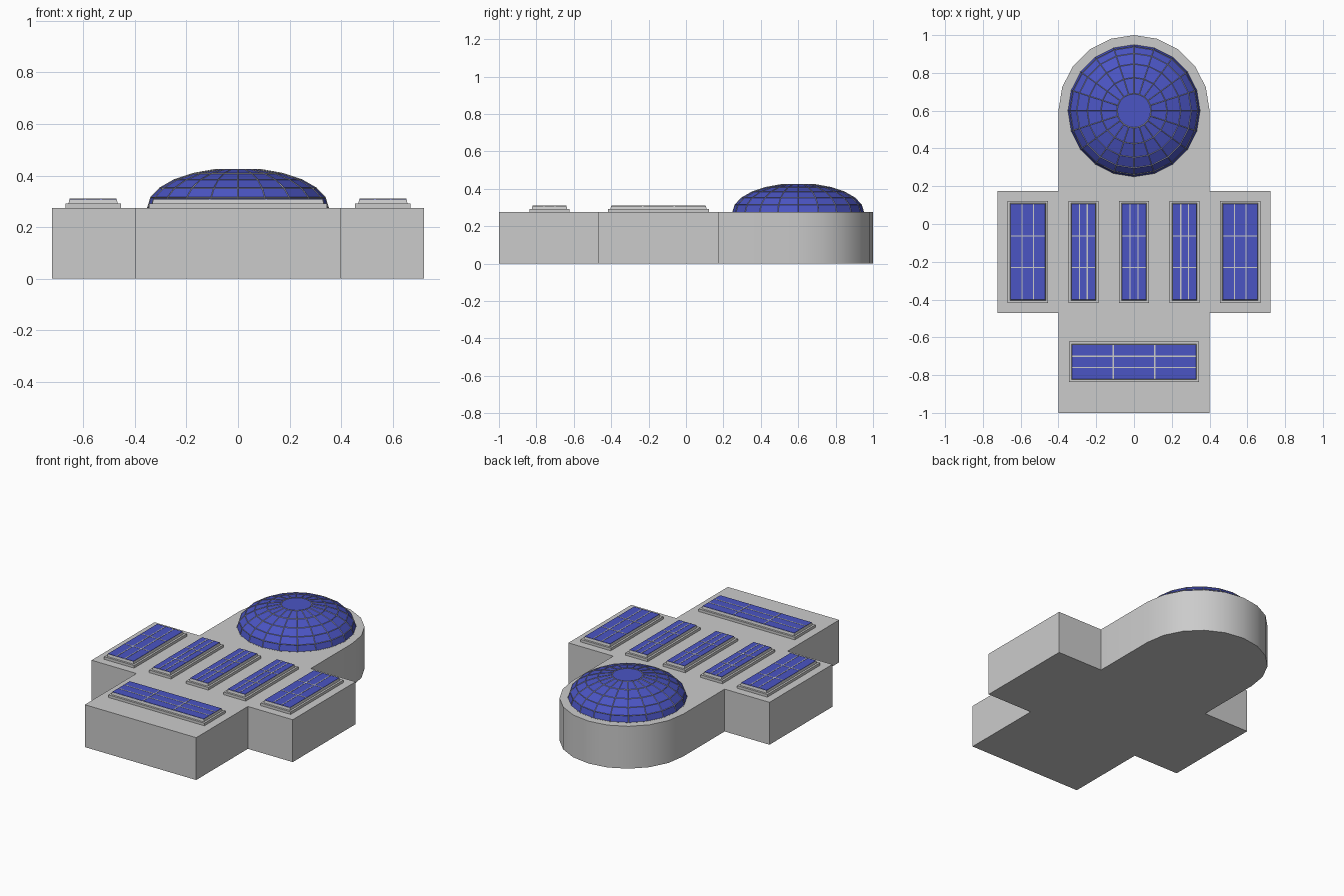
import bpy, bmesh, math

if "Cube" in bpy.data.objects:
    bpy.data.objects.remove(bpy.data.objects["Cube"])

ROOF = 0.275
blue = bpy.data.materials.new("blue_glass")
blue.diffuse_color = (0.07, 0.09, 0.55, 1)
blue.use_nodes = True
blue.node_tree.nodes["Principled BSDF"].inputs["Base Color"].default_value = blue.diffuse_color


def finish(name, bm, mat=None):
    bmesh.ops.recalc_face_normals(bm, faces=bm.faces)
    me = bpy.data.meshes.new(name)
    bm.to_mesh(me)
    bm.free()
    ob = bpy.data.objects.new(name, me)
    bpy.context.collection.objects.link(ob)
    if mat:
        me.materials.append(mat)
    return ob


def add_box(bm, cx, cy, w, d, z0, z1, taper=0.0):
    lo, hi = [
        [bm.verts.new((cx + sx * (w / 2 - t), cy + sy * (d / 2 - t), z))
         for sx, sy in ((-1, -1), (1, -1), (1, 1), (-1, 1))]
        for z, t in ((z0, 0), (z1, taper))]
    bm.faces.new(lo)
    bm.faces.new(hi)
    for i in range(4):
        j = (i + 1) % 4
        bm.faces.new((lo[i], lo[j], hi[j], hi[i]))


# Building: cross plan with a rounded back end, extruded upward
right = [(0.4, -1), (0.4, -0.47), (0.722, -0.47), (0.722, 0.175), (0.4, 0.175)]
arc = [(0.4 * math.cos(math.pi * i / 10), 0.6 + 0.4 * math.sin(math.pi * i / 10))
       for i in range(11)]
outline = right + arc + [(-x, y) for x, y in reversed(right)]
bm = bmesh.new()
base = bm.faces.new([bm.verts.new((x, y, 0)) for x, y in outline])
top = bmesh.ops.extrude_face_region(bm, geom=[base], use_keep_orig=True)["geom"]
bmesh.ops.translate(bm, vec=(0, 0, ROOF),
                    verts=[v for v in top if isinstance(v, bmesh.types.BMVert)])
body = finish("building_body", bm)
bpy.context.view_layer.objects.active = body
body.select_set(True)
bpy.ops.object.shade_smooth_by_angle(angle=math.radians(30))
body.select_set(False)


# Dome: flattened hemisphere with a flat cap
def dome_mesh(cap):
    bm = bmesh.new()
    rings = []
    for k in range(1, 7):
        a = math.radians(15 * k)
        r, z = 0.35 * math.sin(a), ROOF + 0.153 * math.cos(a)
        rings.append([bm.verts.new((r * math.cos(math.tau * i / 20),
                                    0.6 + r * math.sin(math.tau * i / 20), z))
                      for i in range(20)])
    for a, b in zip(rings, rings[1:]):
        for i in range(20):
            j = (i + 1) % 20
            bm.faces.new((a[i], b[i], b[j], a[j]))
    if cap:
        bm.faces.new(rings[0])
    return bm


finish("dome_glass", dome_mesh(True), blue)
ribs = finish("dome_ribs", dome_mesh(False))
wire = ribs.modifiers.new("ribs", "WIREFRAME")
wire.thickness = 0.005
wire.use_even_offset = False
wire.use_boundary = True


# Skylights: two-step curb, glass panel and a 3 x 3 grid of glazing bars
def skylight(name, cx, cy, w, d):
    gw, gd = w - 0.033, d - 0.035
    bm = bmesh.new()
    add_box(bm, cx, cy, w, d, ROOF, 0.292)
    add_box(bm, cx, cy, w - 0.026, d - 0.026, 0.292, 0.307, 0.003)
    finish(name + "_curb", bm)
    bm = bmesh.new()
    add_box(bm, cx, cy, gw, gd, 0.306, 0.309)
    finish(name + "_glass", bm, blue)
    bm = bmesh.new()
    for s in (-1, 1):
        add_box(bm, cx + s * gw / 6, cy, 0.006, gd, 0.307, 0.3105)
        add_box(bm, cx, cy + s * gd / 6, gw, 0.006, 0.307, 0.3102)
    finish(name + "_bars", bm)


skylight("front_skylight", 0, -0.73, 0.69, 0.215)
skylight("middle_skylight", 0, -0.147, 0.16, 0.54)
for side, s in (("left", -1), ("right", 1)):
    skylight(side + "_inner_skylight", s * 0.268, -0.147, 0.158, 0.54)
    skylight(side + "_wing_skylight", s * 0.562, -0.147, 0.216, 0.54)
